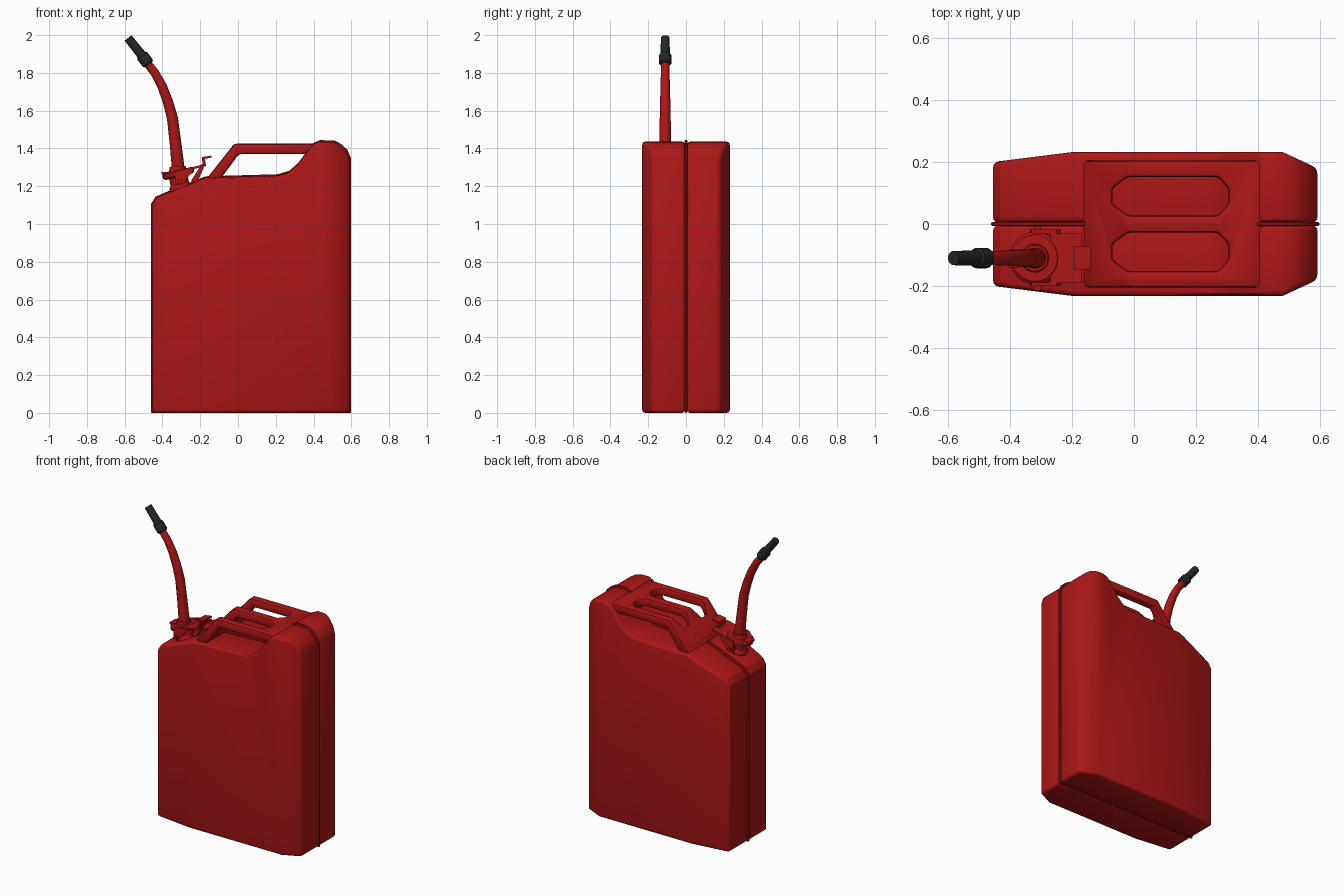
import bpy, bmesh, math
from mathutils import Vector

if "Cube" in bpy.data.objects:
    bpy.data.objects.remove(bpy.data.objects["Cube"])


def material(name, rgb):
    m = bpy.data.materials.new(name)
    m.diffuse_color = (*rgb, 1)
    m.use_nodes = True
    m.node_tree.nodes["Principled BSDF"].inputs["Base Color"].default_value = m.diffuse_color
    return m


RED = material("red_paint", (0.42, 0.008, 0.008))
BLACK = material("black_rubber", (0.02, 0.02, 0.02))


def add(name, bm, mat=RED):
    bmesh.ops.recalc_face_normals(bm, faces=bm.faces)
    me = bpy.data.meshes.new(name)
    bm.to_mesh(me)
    bm.free()
    me.materials.append(mat)
    ob = bpy.data.objects.new(name, me)
    bpy.context.collection.objects.link(ob)
    return ob


def prism_bm(pts, y0, y1):
    """Side profile (x, z) swept from y0 to y1."""
    bm = bmesh.new()
    a = [bm.verts.new((x, y0, z)) for x, z in pts]
    b = [bm.verts.new((x, y1, z)) for x, z in pts]
    bm.faces.new(a)
    bm.faces.new(b[::-1])
    for i in range(len(pts)):
        j = (i + 1) % len(pts)
        bm.faces.new((a[i], b[i], b[j], a[j]))
    return bm


def tube(name, path, mat=RED, sides=24):
    """Round sections (x, z, radius) along a path in the plane y = -0.11."""
    bm = bmesh.new()
    rings = []
    for i, (x, z, r) in enumerate(path):
        p, q = path[max(i - 1, 0)], path[min(i + 1, len(path) - 1)]
        t = Vector((q[0] - p[0], 0, q[1] - p[1])).normalized()
        n = Vector((t.z, 0, -t.x))
        c = Vector((x, -0.11, z))
        rings.append([bm.verts.new(c + r * (n * math.cos(k) + Vector((0, math.sin(k), 0))))
                      for k in (math.tau * s / sides for s in range(sides))])
    bm.faces.new(rings[0])
    bm.faces.new(rings[-1])
    for a, b in zip(rings, rings[1:]):
        for s in range(sides):
            e = (s + 1) % sides
            bm.faces.new((a[s], a[e], b[e], b[s]))
    return add(name, bm, mat)


def bevel(ob, width, segments=2, angle=40):
    m = ob.modifiers.new("bevel", 'BEVEL')
    m.width, m.segments = width, segments
    m.limit_method, m.angle_limit = 'ANGLE', math.radians(angle)
    m.use_clamp_overlap = False


# Can side outline
outline = [(-0.455, 0), (0.592, 0), (0.592, 1.34), (0.573, 1.385), (0.54, 1.415),
           (0.51, 1.432), (0.43, 1.436), (0.395, 1.42), (0.36, 1.375), (0.315, 1.315),
           (0.27, 1.275), (0.21, 1.256), (0.0, 1.25), (-0.17, 1.245),
           (-0.38, 1.16), (-0.43, 1.138), (-0.455, 1.10)]

# Two pressed shells, narrowed towards both ends
bm = prism_bm(outline, 0.004, 0.232)
for co, no in (((-0.20, 0.232, 0), (-0.032, 0.255, 0)), ((0.48, 0.232, 0), (0.052, 0.112, 0))):
    cut = bmesh.ops.bisect_plane(bm, geom=bm.verts[:] + bm.edges[:] + bm.faces[:],
                                 dist=1e-5, plane_co=co, plane_no=no, clear_outer=True)
    bmesh.ops.holes_fill(bm, edges=[e for e in bm.edges if e.is_boundary], sides=0)
body = add("can_shells", bm)
bevel(body, 0.018, 3)
mir = body.modifiers.new("mirror", 'MIRROR')
mir.use_axis = (False, True, False)
mir.use_mirror_merge = False

# Raised weld seam between the shells
seam = add("weld_seam", prism_bm([(0.07 + (x - 0.07) * 1.012, z * 1.006) for x, z in outline],
                                 -0.007, 0.007))
bevel(seam, 0.004, 1)

# Triple handle: bent plate with two long openings
handle = add("handle", prism_bm([(-0.17, 1.235), (-0.02, 1.425), (0.415, 1.425), (0.40, 1.37),
                                 (0.005, 1.37), (-0.095, 1.235)], -0.205, 0.205))
hole = [(-0.07, 0.065), (-0.07, 0.115), (-0.02, 0.152), (0.27, 0.152),
        (0.305, 0.115), (0.305, 0.065), (0.27, 0.028), (-0.02, 0.028)]
bm = bmesh.new()
for s in (-1, 1):
    f = bm.faces.new([bm.verts.new((x, s * y, 1.1)) for x, y in hole])
    ext = bmesh.ops.extrude_face_region(bm, geom=[f])
    bmesh.ops.translate(bm, vec=(0, 0, 0.5),
                        verts=[v for v in ext["geom"] if isinstance(v, bmesh.types.BMVert)])
cutter = add("handle_cutter", bm)
cutter.hide_render = True
boo = handle.modifiers.new("openings", 'BOOLEAN')
boo.object, boo.operation, boo.solver = cutter, 'DIFFERENCE', 'EXACT'
bevel(handle, 0.012, 2, 35)

# Neck, cap flange and tapered spout
tube("filler_neck", [(-0.292, 1.13, 0.06), (-0.305, 1.195, 0.06), (-0.308, 1.21, 0.05),
                     (-0.316, 1.25, 0.05)])
tube("cap_flange", [(-0.312, 1.25, 0.07), (-0.314, 1.258, 0.085), (-0.318, 1.276, 0.085),
                    (-0.320, 1.284, 0.075)])
tube("spout_base", [(-0.318, 1.275, 0.048), (-0.320, 1.305, 0.042)])
tube("spout", [(-0.315, 1.28, 0.034), (-0.33, 1.42, 0.031), (-0.347, 1.56, 0.029),
               (-0.372, 1.65, 0.027), (-0.402, 1.73, 0.025), (-0.44, 1.80, 0.023),
               (-0.495, 1.87, 0.021)])
tube("nozzle_collar", [(-0.472, 1.845, 0.026), (-0.478, 1.853, 0.033), (-0.507, 1.89, 0.033),
                       (-0.513, 1.898, 0.026)], BLACK)
tube("nozzle_tip", [(-0.505, 1.888, 0.025), (-0.582, 1.985, 0.023), (-0.582 + 1e-4, 1.985 - 1e-4, 0.018),
                    (-0.56, 1.957, 0.017)][:2], BLACK)

# Cap clamp: bracket, lever, hinge pin, side arms and front lip
parts = [
    ("clamp_bracket", [(-0.27, 1.283), (-0.17, 1.306), (-0.17, 1.318), (-0.27, 1.295)], -0.19, -0.03),
    ("clamp_lever", [(-0.20, 1.30), (-0.17, 1.307), (-0.175, 1.345), (-0.14, 1.352),
                     (-0.14, 1.362), (-0.192, 1.354), (-0.187, 1.318), (-0.20, 1.312)], -0.147, -0.073),
    ("hinge_pin", [(-0.322, 1.215), (-0.300, 1.215), (-0.300, 1.237), (-0.322, 1.237)], -0.215, -0.008),
    ("clamp_lip", [(-0.405, 1.262), (-0.35, 1.268), (-0.35, 1.278), (-0.405, 1.274)], -0.14, -0.08),
    ("latch_hook", [(-0.25, 1.225), (-0.215, 1.222), (-0.18, 1.30), (-0.20, 1.305), (-0.235, 1.25)],
     -0.13, -0.09),
]
for side, y in (("left", -0.20), ("right", -0.03)):
    parts.append(("clamp_arm_" + side, [(-0.335, 1.21), (-0.295, 1.21), (-0.235, 1.285),
                                        (-0.25, 1.30), (-0.33, 1.28)], y, y + 0.012))
for name, pts, y0, y1 in parts:
    add(name, prism_bm(pts, y0, y1))

# Bake modifiers, remove the cutter, shade
deps = bpy.context.evaluated_depsgraph_get()
obs = [o for o in bpy.data.objects if o != cutter]
baked = {o: bpy.data.meshes.new_from_object(o.evaluated_get(deps)) for o in obs}
for o, me in baked.items():
    o.modifiers.clear()
    o.data = me
bpy.data.objects.remove(cutter)
for o in obs:
    o.select_set(True)
bpy.context.view_layer.objects.active = obs[0]
bpy.ops.object.shade_smooth_by_angle(angle=math.radians(30))
